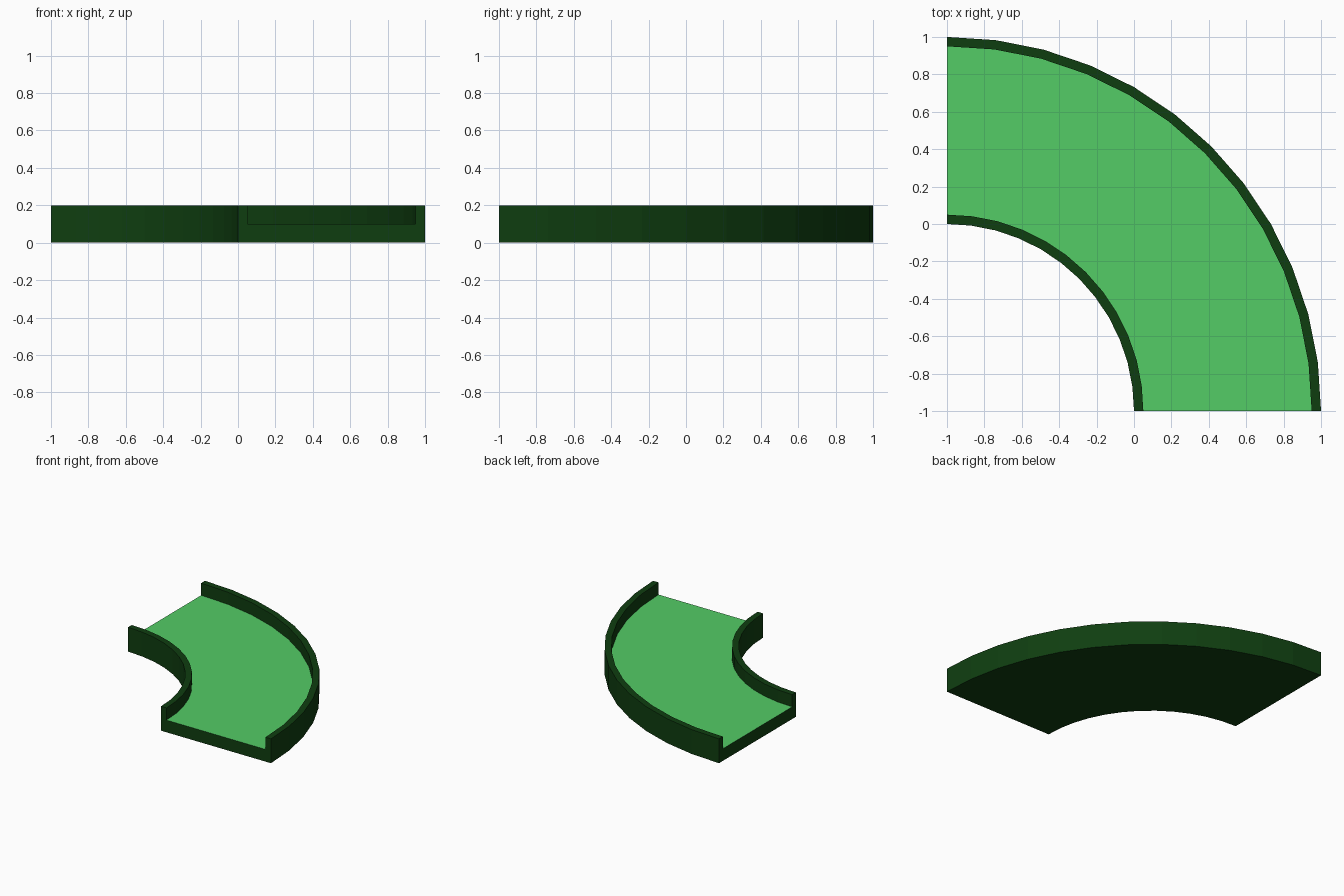
import bpy
import bmesh
import math
from mathutils import Vector

cube = bpy.data.objects.get("Cube")
if cube:
    bpy.data.objects.remove(cube, do_unlink=True)


def make_material(name, color):
    mat = bpy.data.materials.new(name)
    mat.use_nodes = True
    mat.diffuse_color = color
    mat.node_tree.nodes["Principled BSDF"].inputs["Base Color"].default_value = color
    return mat


turf = make_material("turf green", (0.087, 0.604, 0.133, 1))
border = make_material("dark green border", (0.0048, 0.048, 0.0052, 1))

INNER, OUTER, WALL = 1.0, 2.0, 0.05
FLOOR, HEIGHT, STEPS = 0.1, 0.2, 12
CORNER = Vector((-1, -1, 0))

# U-shaped channel section: (radius, height)
section = [
    (INNER, 0), (OUTER, 0), (OUTER, HEIGHT), (OUTER - WALL, HEIGHT),
    (OUTER - WALL, FLOOR), (INNER + WALL, FLOOR),
    (INNER + WALL, HEIGHT), (INNER, HEIGHT),
]

# Sweep the section through a quarter turn about the corner
bm = bmesh.new()
start = [bm.verts.new(CORNER + Vector((r, 0, z))) for r, z in section]
edges = [bm.edges.new((a, b)) for a, b in zip(start, start[1:] + start[:1])]
swept = bmesh.ops.spin(bm, geom=edges, cent=CORNER, axis=(0, 0, 1),
                       angle=math.pi / 2, steps=STEPS)["geom_last"]

# Close both ends
end_edges = [g for g in swept if isinstance(g, bmesh.types.BMEdge)]
for loop in (edges, end_edges):
    bmesh.ops.contextual_create(bm, geom=loop)
bmesh.ops.recalc_face_normals(bm, faces=bm.faces)

# Turf on the channel floor, border colour everywhere else
for face in bm.faces:
    on_floor = all(abs(v.co.z - FLOOR) < 0.001 for v in face.verts)
    face.material_index = 1 if on_floor else 0

mesh = bpy.data.meshes.new("curved_channel")
bm.to_mesh(mesh)
bm.free()
mesh.materials.append(border)
mesh.materials.append(turf)
channel = bpy.data.objects.new("curved_channel", mesh)
bpy.context.collection.objects.link(channel)
